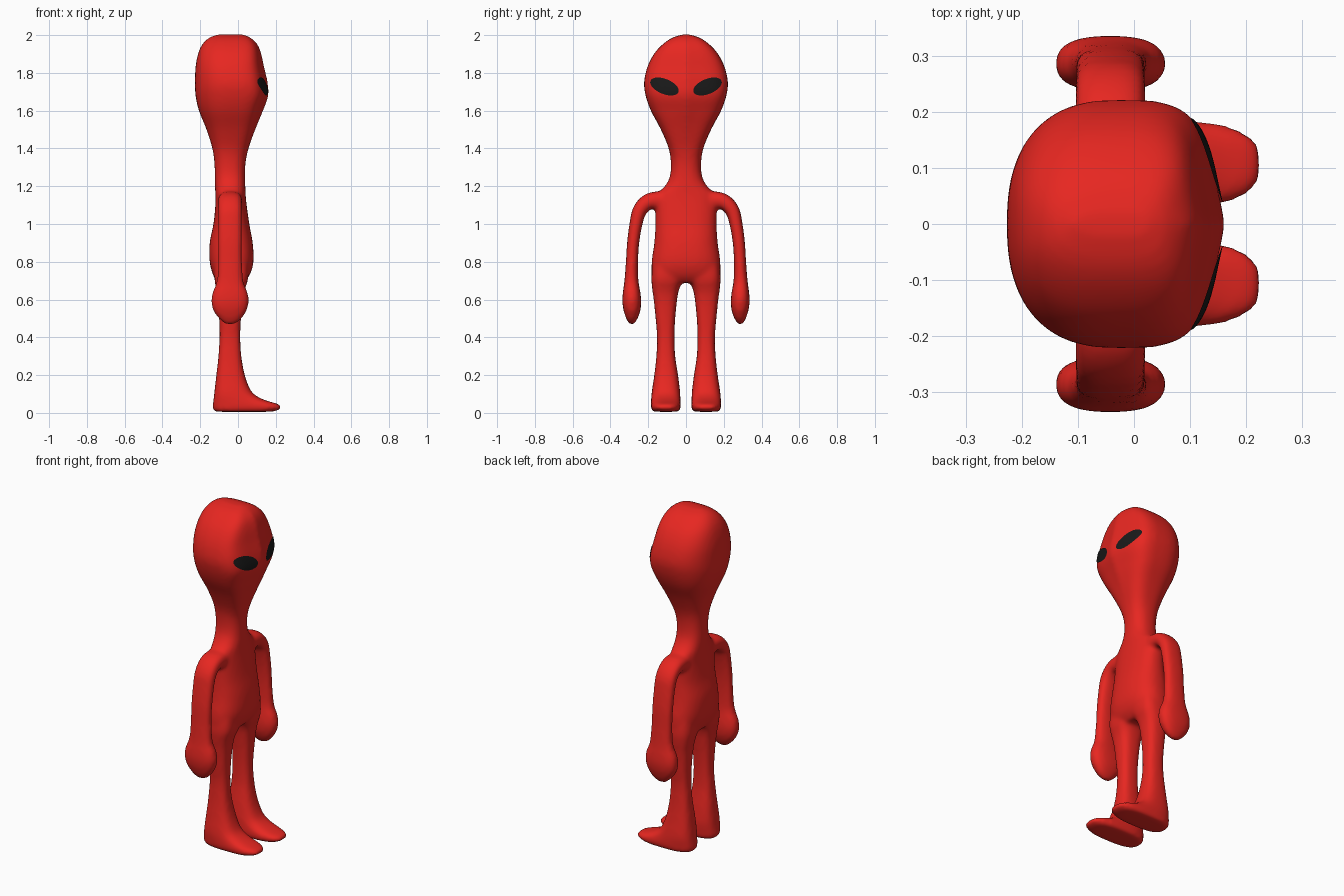
import bpy, bmesh, math
from mathutils import Vector

if "Cube" in bpy.data.objects:
    bpy.data.objects.remove(bpy.data.objects["Cube"])

SIDES = 40


def material(name, rgb):
    m = bpy.data.materials.new(name)
    m.diffuse_color = (*rgb, 1)
    m.use_nodes = True
    m.node_tree.nodes["Principled BSDF"].inputs["Base Color"].default_value = m.diffuse_color
    return m


def spline(rows, steps=5):
    """Catmull-Rom interpolation of section rows."""
    out = []
    for i in range(len(rows) - 1):
        a, b = rows[max(i - 1, 0)], rows[i]
        c, d = rows[i + 1], rows[min(i + 2, len(rows) - 1)]
        for k in range(steps):
            t = k / steps
            out.append([0.5 * (2*q + (r-p)*t + (2*p-5*q+4*r-s)*t*t + (3*q-p-3*r+s)*t**3)
                        for p, q, r, s in zip(a, b, c, d)])
    return out + [list(rows[-1])]


def power(v, n):
    return math.copysign(abs(v) ** (2 / n), v)


def loft(bm, rows, s=1, bend=False, n=2.4, face=False):
    """Skin superellipse sections; row = centre y, z, half width, back x, front x."""
    rows = spline(rows)
    rings = []
    for i, (y, z, w, x0, x1) in enumerate(rows):
        side = Vector((1, 0))
        if bend:
            p, q = rows[max(i - 1, 0)], rows[min(i + 1, len(rows) - 1)]
            side = Vector((p[1] - q[1], q[0] - p[0])).normalized()
        head = min(max((z - 1.35) / 0.25, 0), 1) if face else 0
        ring = []
        for k in range(SIDES):
            a = 2 * math.pi * k / SIDES
            # the face side of the head is a blunt wedge
            m = n + 3 * head if math.cos(a) > 0 else n
            u, v = power(math.cos(a), m), power(math.sin(a), m)
            x = (x0 + x1) / 2 + u * (x1 - x0) / 2
            if u > 0:
                x -= 0.045 * head * abs(v) * min(u * 1.5, 1) * w / 0.22
            ring.append(bm.verts.new((x, s * (y + side.x * w * v), z + side.y * w * v)))
        rings.append(ring)
    for r0, r1 in zip(rings, rings[1:]):
        for k in range(SIDES):
            j = (k + 1) % SIDES
            bm.faces.new((r0[k], r0[j], r1[j], r1[k]))
    bm.faces.new(rings[0])
    bm.faces.new(rings[-1])


def add_object(name, bm, mat):
    bmesh.ops.recalc_face_normals(bm, faces=bm.faces)
    me = bpy.data.meshes.new(name)
    bm.to_mesh(me)
    bm.free()
    me.materials.append(mat)
    for p in me.polygons:
        p.use_smooth = True
    ob = bpy.data.objects.new(name, me)
    bpy.context.collection.objects.link(ob)
    return ob


red = material("red", (0.8, 0.02, 0.015))
black = material("black", (0.01, 0.01, 0.01))

# Torso, neck and head
trunk = [
    (0, 0.69, 0.14, -0.11, 0.03), (0, 0.73, 0.178, -0.132, 0.062),
    (0, 0.80, 0.182, -0.15, 0.082), (0, 0.90, 0.168, -0.15, 0.078),
    (0, 1.00, 0.162, -0.13, 0.06), (0, 1.10, 0.162, -0.12, 0.046),
    (0, 1.16, 0.15, -0.12, 0.04), (0, 1.20, 0.112, -0.122, 0.039),
    (0, 1.25, 0.086, -0.123, 0.037), (0, 1.32, 0.08, -0.125, 0.04),
    (0, 1.40, 0.092, -0.136, 0.056), (0, 1.50, 0.133, -0.167, 0.092),
    (0, 1.60, 0.186, -0.207, 0.134), (0, 1.68, 0.214, -0.225, 0.162),
    (0, 1.75, 0.222, -0.228, 0.158), (0, 1.83, 0.205, -0.225, 0.14),
    (0, 1.90, 0.17, -0.212, 0.125), (0, 1.95, 0.125, -0.19, 0.105),
    (0, 1.985, 0.075, -0.155, 0.07), (0, 2.003, 0.02, -0.11, 0.03)]
# Leg with foot, from hip to sole
leg = [
    (0.10, 0.84, 0.07, -0.12, 0.05), (0.10, 0.72, 0.083, -0.125, 0.055),
    (0.108, 0.65, 0.07, -0.115, 0.035), (0.109, 0.60, 0.062, -0.107, 0.025),
    (0.109, 0.50, 0.052, -0.10, 0.016), (0.107, 0.40, 0.046, -0.098, 0.012),
    (0.107, 0.30, 0.050, -0.104, 0.018), (0.105, 0.20, 0.063, -0.115, 0.036),
    (0.106, 0.12, 0.074, -0.124, 0.067), (0.107, 0.085, 0.077, -0.128, 0.105),
    (0.107, 0.062, 0.078, -0.131, 0.16), (0.107, 0.048, 0.079, -0.133, 0.21),
    (0.107, 0.034, 0.079, -0.134, 0.229), (0.107, 0.018, 0.077, -0.132, 0.222),
    (0.107, 0.006, 0.066, -0.122, 0.18)]
# Arm with mitten hand, from shoulder to fingertip
arm = [
    (0.05, 1.115, 0.05, -0.10, 0.02), (0.14, 1.125, 0.048, -0.105, 0.022),
    (0.20, 1.118, 0.042, -0.106, 0.022), (0.245, 1.072, 0.038, -0.106, 0.022),
    (0.265, 1.00, 0.034, -0.106, 0.022), (0.28, 0.90, 0.032, -0.106, 0.022),
    (0.286, 0.80, 0.032, -0.106, 0.022), (0.289, 0.70, 0.037, -0.112, 0.028),
    (0.288, 0.64, 0.046, -0.134, 0.05), (0.287, 0.59, 0.050, -0.142, 0.057),
    (0.286, 0.54, 0.044, -0.13, 0.045), (0.287, 0.495, 0.028, -0.098, 0.016),
    (0.288, 0.468, 0.01, -0.065, -0.018)]

bm = bmesh.new()
loft(bm, trunk, face=True)
for s in (1, -1):
    loft(bm, leg, s, n=2.8)
    loft(bm, arm, s, bend=True, n=2.5)
body = add_object("body", bm, red)

# Fuse the parts into one soft skin
fuse = body.modifiers.new("fuse", 'REMESH')
fuse.mode = 'VOXEL'
fuse.voxel_size = 0.011
fuse.use_smooth_shade = True
soft = body.modifiers.new("soften", 'SMOOTH')
soft.factor = 0.5
soft.iterations = 10

# Slanted oval eyes laid onto the face
for s, name in ((1, "left_eye"), (-1, "right_eye")):
    bm = bmesh.new()
    tilt = math.radians(22)
    rings = []
    for r in (0.02, 0.25, 0.5, 0.75, 1):
        ring = []
        for k in range(32):
            a = 2 * math.pi * k / 32
            u, v = 0.08 * r * math.cos(a), 0.04 * r * math.sin(a)
            ring.append(bm.verts.new((0.4,
                                      s * (0.114 + u * math.cos(tilt) - v * math.sin(tilt)),
                                      1.728 + u * math.sin(tilt) + v * math.cos(tilt))))
        rings.append(ring)
    order = 1 if s > 0 else -1
    bm.faces.new(rings[0][::order])
    for r0, r1 in zip(rings, rings[1:]):
        for k in range(32):
            j = (k + 1) % 32
            bm.faces.new((r0[k], r1[k], r1[j], r0[j])[::order])
    eye = add_object(name, bm, black)
    wrap = eye.modifiers.new("lay_on_face", 'SHRINKWRAP')
    wrap.target = body
    wrap.wrap_method = 'PROJECT'
    wrap.use_project_x = True
    wrap.use_positive_direction = False
    wrap.use_negative_direction = True
    wrap.offset = 0.004
